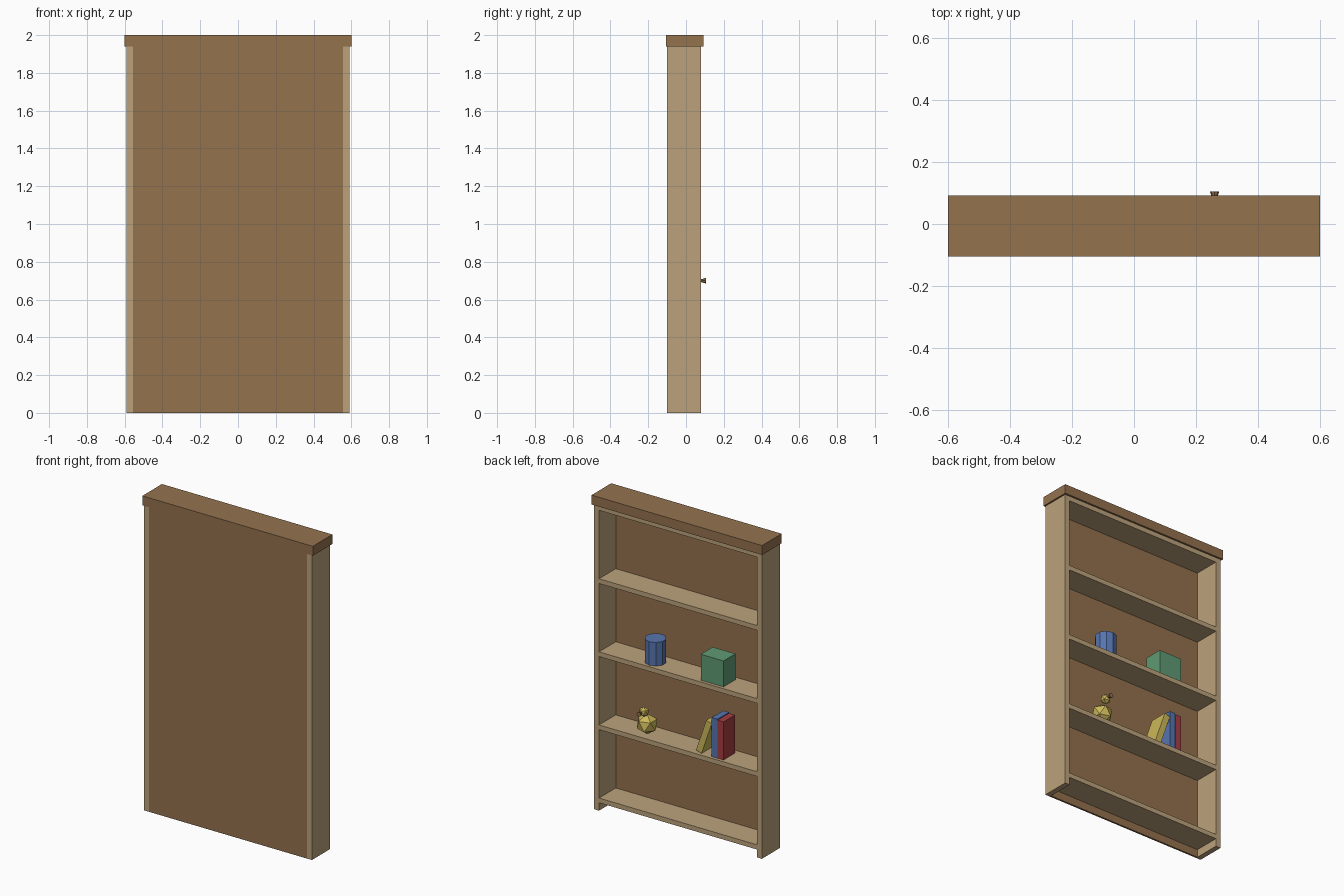
import bpy, math
from mathutils import Vector, Matrix

if "Cube" in bpy.data.objects:
    bpy.data.objects.remove(bpy.data.objects["Cube"])


def material(name, rgb):
    m = bpy.data.materials.new(name)
    m.diffuse_color = (*rgb, 1)
    m.use_nodes = True
    m.node_tree.nodes["Principled BSDF"].inputs["Base Color"].default_value = m.diffuse_color
    return m


BROWN = material("brown wood", (0.296, 0.168, 0.076))
TAN = material("tan wood", (0.500, 0.365, 0.198))
BLUE = material("blue", (0.095, 0.178, 0.43))
GREEN = material("green", (0.117, 0.323, 0.174))
YELLOW = material("yellow", (0.60, 0.48, 0.102))
RED = material("red", (0.38, 0.048, 0.054))


def finish(name, mat):
    ob = bpy.context.object
    ob.name = name
    ob.data.materials.append(mat)
    return ob


def box(name, lo, hi, mat):
    lo, hi = Vector(lo), Vector(hi)
    bpy.ops.mesh.primitive_cube_add(size=1)
    ob = finish(name, mat)
    ob.data.transform(Matrix.Translation((lo + hi) / 2) @ Matrix.Diagonal((*(hi - lo), 1)))
    return ob


def ball(name, loc, scale, mat):
    bpy.ops.mesh.primitive_ico_sphere_add(subdivisions=1, radius=1, location=loc)
    ob = finish(name, mat)
    ob.scale = scale
    return ob


# Case: overhanging top, two sides, thin back panel
W, IN, BACK, FRONT, H = 0.59, 0.556, -0.10, 0.08, 1.94
box("top_board", (-0.60, -0.105, H), (0.60, 0.092, 2.0), BROWN)
for side, s in (("right", 1), ("left", -1)):
    a, b = sorted((s * IN, s * W))
    box(side + "_side", (a, BACK, 0), (b, FRONT, H), TAN)
box("back_panel", (-IN, BACK, 0), (IN, BACK + 0.012, H), BROWN)

# Shelves, evenly spaced up to the top
STEP, FIRST = 0.465, 0.08
for i in range(5):
    z = FIRST + i * STEP
    box(f"shelf_{i + 1}", (-IN, BACK + 0.012, z - 0.03), (IN, FRONT, z), TAN)
low, mid = FIRST + STEP, FIRST + 2 * STEP

# Ornaments on the middle shelf
bpy.ops.mesh.primitive_cylinder_add(vertices=10, radius=0.064, depth=0.15,
                                    location=(0.214, 0, mid + 0.075))
finish("blue_jar", BLUE)
box("green_box", (-0.306, -0.06, mid), (-0.146, 0.06, mid + 0.165), GREEN)

# Books: two upright, one leaning on them
box("red_book", (-0.306, -0.057, low), (-0.264, 0.06, low + 0.242), RED)
box("blue_book", (-0.263, -0.057, low), (-0.223, 0.06, low + 0.248), BLUE)
lean = box("leaning_book", (0, -0.057, 0), (0.04, 0.06, 0.22), YELLOW)
lean.location = (-0.151, 0, low)
lean.rotation_euler.y = -math.radians(19)

# Small bird figurine with a flared beak
X = 0.26
ball("bird_body", (X, 0.02, low + 0.065), (0.066, 0.066, 0.065), YELLOW)
ball("bird_head", (X, 0.052, low + 0.153), (0.032, 0.032, 0.032), YELLOW)
bpy.ops.mesh.primitive_cone_add(vertices=8, radius1=0.015, radius2=0.006, depth=0.03,
                                location=(X, 0.09, low + 0.155),
                                rotation=(math.radians(90), 0, 0))
finish("bird_beak", BROWN)
